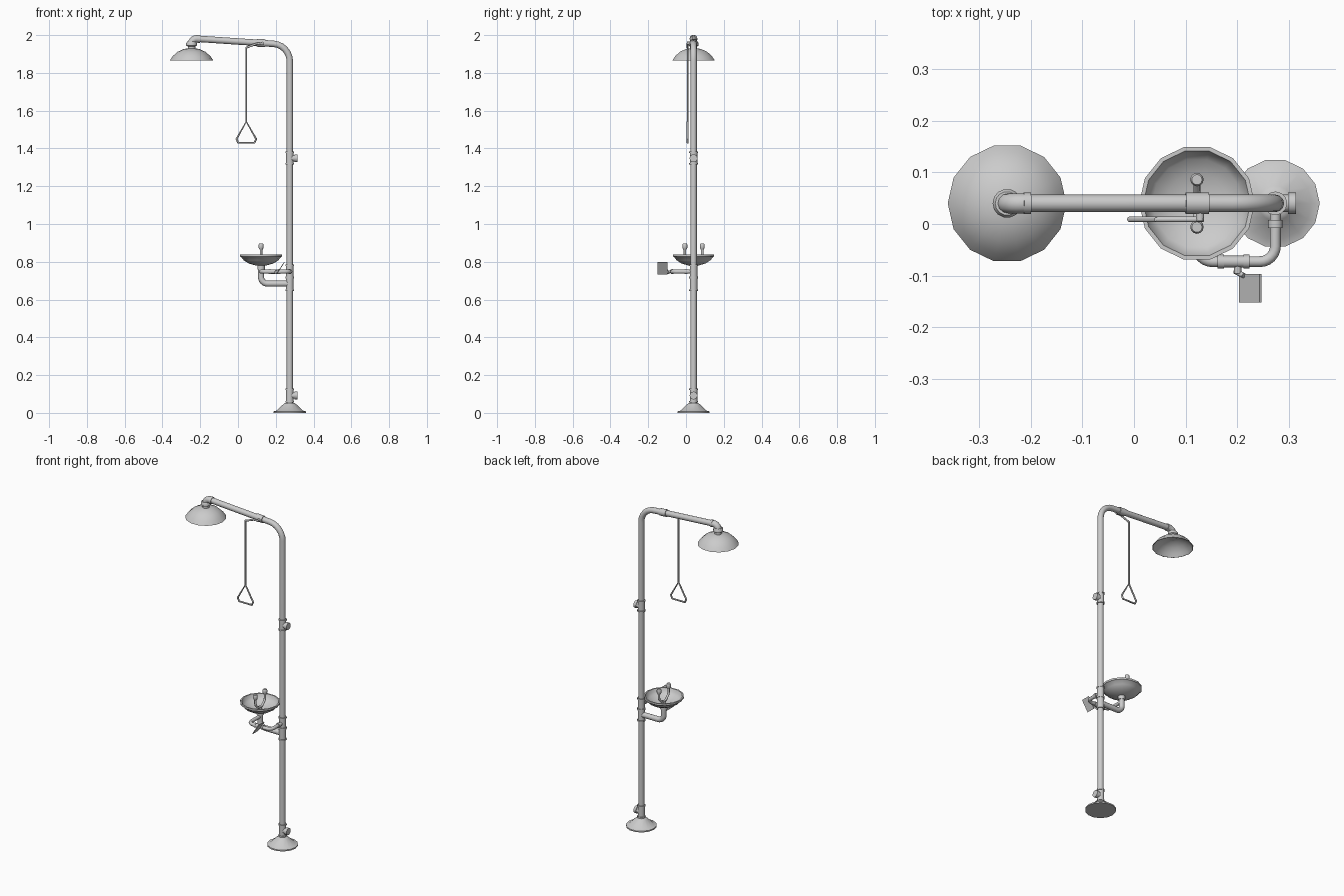
import bpy, bmesh
from math import pi, cos, sin
from mathutils import Vector

if "Cube" in bpy.data.objects:
    bpy.data.objects.remove(bpy.data.objects["Cube"])

PX, Y = 0.274, 0.04          # pole position
BX, HX = 0.122, -0.246       # bowl and shower head centres


def add(name, mesh):
    ob = bpy.data.objects.new(name, mesh)
    bpy.context.collection.objects.link(ob)
    bpy.ops.object.select_all(action='DESELECT')
    ob.select_set(True)
    bpy.context.view_layer.objects.active = ob
    bpy.ops.object.shade_smooth_by_angle(angle=0.7)
    return ob


def fillet(pts, rad, n=6):
    """Round the inner corners of a path."""
    pts = [Vector(p) for p in pts]
    out = [pts[0]]
    for a, b, c in zip(pts, pts[1:], pts[2:]):
        p, q = b + (a - b).normalized() * rad, b + (c - b).normalized() * rad
        for i in range(n + 1):
            t = i / n
            # weighted quadratic: a circular arc for right-angle bends
            w0, w1, w2 = (1 - t) ** 2, 1.414 * t * (1 - t), t * t
            out.append((p * w0 + b * w1 + q * w2) / (w0 + w1 + w2))
    return out + [pts[-1]]


def tube(name, pts, r, rad=0, cyclic=False, res=4):
    if rad:
        pts = fillet(pts, rad)
    cu = bpy.data.curves.new(name, 'CURVE')
    cu.dimensions = '3D'
    cu.bevel_depth, cu.bevel_resolution, cu.use_fill_caps = r, res, True
    sp = cu.splines.new('POLY')
    sp.points.add(len(pts) - 1)
    for p, v in zip(sp.points, pts):
        p.co = (*v, 1)
    sp.use_cyclic_u = cyclic
    tmp = bpy.data.objects.new(name + "_path", cu)
    bpy.context.collection.objects.link(tmp)
    mesh = bpy.data.meshes.new_from_object(
        tmp.evaluated_get(bpy.context.evaluated_depsgraph_get()))
    bpy.data.objects.remove(tmp)
    return add(name, mesh)


def lathe(name, prof, x, y, segs=14):
    """Revolve (radius, z) points about a vertical axis."""
    bm = bmesh.new()
    rings = []
    for r, z in prof:
        if r == 0:
            rings.append([bm.verts.new((x, y, z))] * segs)
        else:
            rings.append([bm.verts.new((x + r * cos(2 * pi * i / segs),
                                        y + r * sin(2 * pi * i / segs), z))
                          for i in range(segs)])
    for a, b in zip(rings, rings[1:]):
        for i in range(segs):
            j = (i + 1) % segs
            bm.faces.new(dict.fromkeys((a[i], a[j], b[j], b[i])))
    bmesh.ops.recalc_face_normals(bm, faces=bm.faces)
    me = bpy.data.meshes.new(name)
    bm.to_mesh(me)
    bm.free()
    return add(name, me)


def arm_z(x):
    return 1.957 + (0.14 - x) * 0.066


# floor flange
lathe("base_flange", [(0, 0), (0.086, 0), (0.086, 0.008), (0.07, 0.012),
                      (0.034, 0.046), (0.026, 0.052), (0, 0.052)], PX, Y)

# pole bending into the overhead arm
tube("pole_and_arm", [(PX, Y, 0.04), (PX, Y, arm_z(PX)), (-0.21, Y, arm_z(-0.21))],
     0.017, 0.085)
tube("arm_sleeve", [(0.145, Y, arm_z(0.145)), (0.1, Y, arm_z(0.1))], 0.021)

# pole tees, two of them with a plugged side outlet
for name, z0, z1 in (("lower_tee", 0.055, 0.13), ("upper_tee", 1.315, 1.383),
                     ("supply_tee", 0.715, 0.785), ("drain_tee", 0.645, 0.72)):
    tube(name, [(PX, Y, z0), (PX, Y, z1)], 0.02)
    for k, z in enumerate((z0, z1 - 0.008)):
        tube(f"{name}_collar_{k}", [(PX, Y, z), (PX, Y, z + 0.008)], 0.023)
for name, z in (("lower_plug", 0.092), ("upper_plug", 1.348)):
    tube(name, [(PX, Y, z), (0.304, Y, z)], 0.017)
    tube(name + "_cap", [(0.298, Y, z), (0.314, Y, z)], 0.021)

# shower elbow, collar and hollow dome
tube("shower_elbow", [(-0.213, Y, arm_z(-0.213)), (HX, Y, 1.981), (HX, Y, 1.94)],
     0.0195, 0.028)
tube("elbow_collar", [(-0.2, Y, arm_z(-0.2)), (-0.214, Y, arm_z(-0.214))], 0.021)
lathe("shower_collar", [(0, 1.965), (0.023, 1.965), (0.028, 1.958), (0.028, 1.945),
                        (0.02, 1.94), (0.02, 1.92), (0, 1.92)], HX, Y)
lathe("shower_head", [(0, 1.931), (0.04, 1.927), (0.075, 1.911), (0.1, 1.888),
                      (0.115, 1.866), (0.112, 1.865), (0.097, 1.884),
                      (0.072, 1.906), (0.038, 1.922), (0, 1.926)], HX, Y)

# pull lever, rod and triangular handle
RX, RY = 0.044, 0.009
tube("valve_stem", [(0.128, Y, 1.957), (0.128, 0.006, 1.957)], 0.008)
tube("pull_lever", [(0.135, RY, 1.957), (0.1, RY, 1.955), (RX, RY, 1.934)], 0.0055)
tube("pull_rod", [(RX, RY, 1.938), (RX, RY, 1.535)], 0.0048)
tri = [(RX, RY, 1.542), (RX + 0.052, RY, 1.45), (RX + 0.043, RY, 1.43),
       (RX - 0.043, RY, 1.43), (RX - 0.052, RY, 1.45)]
tube("pull_handle", tri, 0.0055, cyclic=True)

# eyewash bowl
lathe("bowl", [(0, 0.779), (0.03, 0.781), (0.065, 0.791), (0.092, 0.808),
               (0.106, 0.826), (0.112, 0.828), (0.112, 0.839), (0.104, 0.839),
               (0.098, 0.822), (0.087, 0.81), (0.06, 0.796), (0.028, 0.786),
               (0, 0.785)], BX, Y)

# drain pipe from bowl to pole
tube("drain_pipe", [(BX, Y, 0.784), (BX, Y, 0.684), (PX, Y, 0.684)], 0.016, 0.035)
tube("bowl_nut", [(BX, Y, 0.758), (BX, Y, 0.782)], 0.02)

# supply pipe looping round the front with a valve
SZ = 0.748
tube("supply_pipe", [(PX, Y, SZ), (PX, -0.073, SZ), (BX, -0.073, SZ), (BX, Y, SZ)],
     0.0105, 0.03)
tube("supply_coupling", [(PX, 0.008, SZ), (PX, -0.008, SZ)], 0.014)
tube("valve_body", [(0.17, -0.073, SZ), (0.217, -0.073, SZ)], 0.0115)
for k, x in enumerate((0.162, 0.212)):
    tube(f"valve_nut_{k}", [(x, -0.073, SZ), (x + 0.012, -0.073, SZ)], 0.0135)
tube("valve_spindle", [(0.201, -0.073, SZ), (0.201, -0.096, SZ)], 0.007)
tube("flag_arm", [(0.196, -0.092, 0.738), (0.213, -0.1, 0.755)], 0.005)

# tilted push flag
bm = bmesh.new()
a, b = Vector((0.205, 0, 0.735)), Vector((0.245, 0, 0.798))
n = Vector((-0.0017, 0, 0.0011))
vs = [bm.verts.new(p + Vector((0, y, 0)) + n * s)
      for s in (-1, 1) for p, y in ((a, -0.152), (b, -0.152), (b, -0.097), (a, -0.097))]
for f in ((0, 1, 2, 3), (7, 6, 5, 4), (0, 4, 5, 1), (1, 5, 6, 2), (2, 6, 7, 3), (3, 7, 4, 0)):
    bm.faces.new([vs[i] for i in f])
bmesh.ops.recalc_face_normals(bm, faces=bm.faces)
me = bpy.data.meshes.new("push_flag")
bm.to_mesh(me)
bm.free()
add("push_flag", me)

# forked riser with two spray nozzles
tube("riser", [(BX, Y, 0.78), (BX, Y, 0.808)], 0.01)
for side, s in (("front", -1), ("back", 1)):
    ny = Y + s * 0.046
    tube(f"{side}_nozzle_arm", [(BX, Y, 0.803), (BX, Y + s * 0.018, 0.805),
                                (BX, ny, 0.832), (BX, ny, 0.872)], 0.0065, 0.009)
    lathe(f"{side}_nozzle", [(0, 0.866), (0.009, 0.866), (0.013, 0.874),
                             (0.013, 0.891), (0.01, 0.896), (0, 0.896)], BX, ny, 12)
